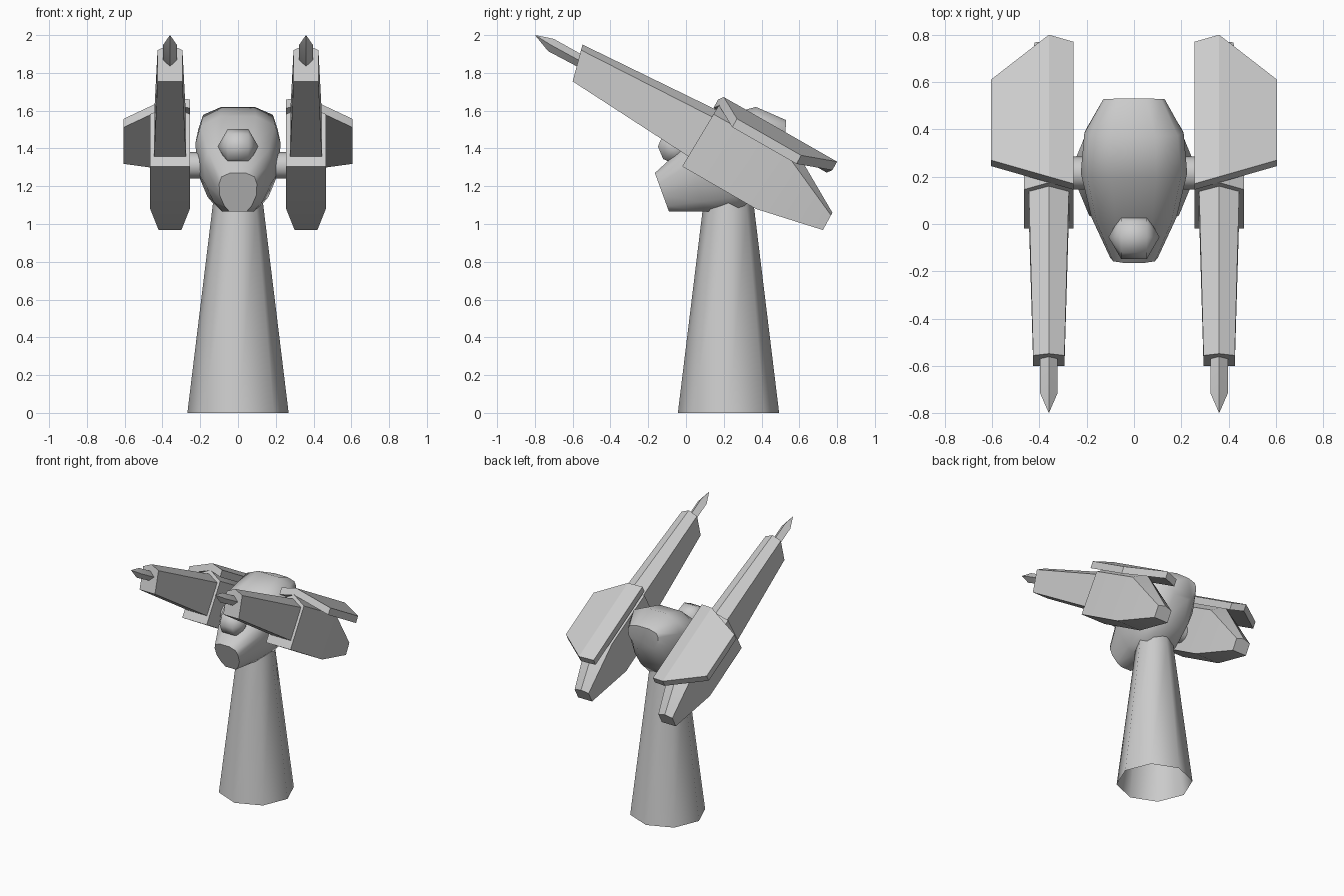
import bpy, bmesh, math
from mathutils import Vector

if "Cube" in bpy.data.objects:
    bpy.data.objects.remove(bpy.data.objects["Cube"])


def finish(name, bm, angle=35):
    bmesh.ops.recalc_face_normals(bm, faces=bm.faces[:])
    me = bpy.data.meshes.new(name)
    bm.to_mesh(me)
    bm.free()
    ob = bpy.data.objects.new(name, me)
    bpy.context.collection.objects.link(ob)
    bpy.ops.object.select_all(action='DESELECT')
    ob.select_set(True)
    bpy.context.view_layer.objects.active = ob
    bpy.ops.object.shade_smooth_by_angle(angle=math.radians(angle))
    return ob


def loft(name, rings, caps=True, angle=35):
    """Skin a list of equal-sized rings."""
    bm = bmesh.new()
    vs = [[bm.verts.new(p) for p in r] for r in rings]
    n = len(vs[0])
    for a, b in zip(vs, vs[1:]):
        for i in range(n):
            j = (i + 1) % n
            bm.faces.new((a[i], a[j], b[j], b[i]))
    if caps:
        bm.faces.new(vs[0])
        bm.faces.new(vs[-1])
    return finish(name, bm, angle)


def section(shape, x, hw, lo, hi):
    """Place a unit section (u across, v from 0 to 1) between two side-view points."""
    return [(x + u * hw, lo[0] + (hi[0] - lo[0]) * v, lo[1] + (hi[1] - lo[1]) * v)
            for u, v in shape]


def circle(r, z, y, n=8):
    return [(r * math.cos(math.tau * i / n), y + r * math.sin(math.tau * i / n), z)
            for i in range(n)]


# Tapered eight-sided column, open underneath
loft("column", [circle(0.268, 0, 0.225), circle(0.138, 1.065, 0.225),
                circle(0.13, 1.13, 0.225)], caps=False, angle=50)

# Egg-shaped head, lofted from snout to back
half = [(0.42, 1), (0.88, 0.9), (1, 0.72), (0.97, 0.42), (0.72, 0.15), (0.45, 0)]
egg = half + [(-u, v) for u, v in reversed(half)]
head = [(0.10, (-0.09, 1.065), (-0.165, 1.27)),
        (0.18, (0.10, 1.065), (0.0, 1.42)),
        (0.225, (0.28, 1.07), (0.19, 1.57)),
        (0.21, (0.42, 1.20), (0.37, 1.62)),
        (0.13, (0.52, 1.38), (0.53, 1.55))]
loft("head", [section(egg, 0, *h) for h in head], angle=50)

# Eye: faceted ball with its poles at the sides
bm = bmesh.new()
bmesh.ops.create_uvsphere(bm, u_segments=8, v_segments=3, radius=0.108)
for v in bm.verts:
    v.co = Vector((v.co.z, v.co.y - 0.055, -v.co.x + 1.41))
finish("eye", bm, 70)

# Axle joining both guns
axle = [(math.cos(math.tau * i / 12), math.sin(math.tau * i / 12)) for i in range(12)]
loft("axle", [[(x, 0.215 + 0.07 * c, 1.31 + 0.07 * s) for c, s in axle]
              for x in (-0.3, 0.3)])

# Guns: flat-bottomed sections with a ridged roof
roof = [(-1, 0), (1, 0), (1, 0.85), (0, 1), (-1, 0.85)]
diamond = [(-1, 0.5), (0, 0), (1, 0.5), (0, 1)]
pod = [(0.105, (-0.02, 1.305), (0.175, 1.63)),
       (0.105, (0.37, 1.08), (0.57, 1.41)),
       (0.06, (0.725, 0.968), (0.775, 1.06))]
barrel = [(0.066, (-0.60, 1.755), (-0.548, 1.95)),
          (0.085, (0.04, 1.34), (0.17, 1.60))]
spike = [(0.001, (-0.798, 1.998), (-0.797, 2.0)),
         (0.037, (-0.73, 1.915), (-0.70, 1.98)),
         (0.037, (-0.56, 1.825), (-0.53, 1.885))]
# Armour plate plan: x, front y, back y, drop below the ridge
plate = [(0.255, 0.17, 0.77, 0.03), (0.36, 0.20, 0.80, 0.0), (0.605, 0.27, 0.61, 0.075)]

for side, s in (("left", -1), ("right", 1)):
    x = 0.36 * s
    loft(side + "_pod", [section(roof, x, *r) for r in pod])
    loft(side + "_barrel", [section(roof, x, *r) for r in barrel], angle=30)
    loft(side + "_spike", [section(diamond, x, *r) for r in spike], angle=20)
    rings = []
    for px, y0, y1, drop in plate:
        top = [Vector((px * s, y, 1.672 - 0.57 * (y - 0.2) - drop)) for y in (y0, y1)]
        low = [p + Vector((0, -0.025, -0.045)) for p in reversed(top)]
        rings.append(top + low)
    loft(side + "_plate", rings, angle=20)
